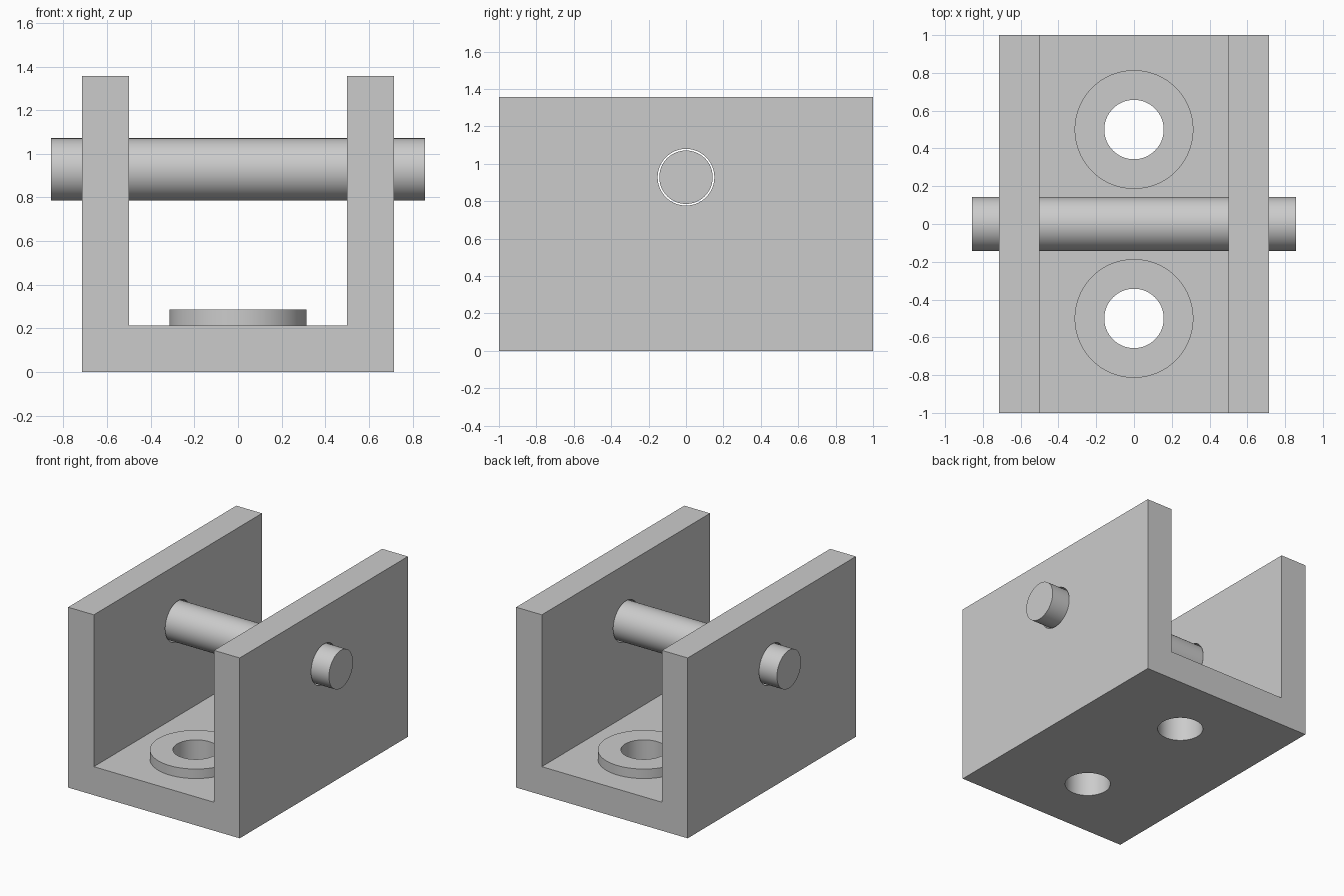
import bpy
import bmesh
from math import pi, radians

cube = bpy.data.objects.get("Cube")
if cube:
    bpy.data.objects.remove(cube, do_unlink=True)

U = 1 / 7                       # design module
HALF_W, INNER, HALF_L = 5 * U, 3.5 * U, 7 * U
HEIGHT, FLOOR = 9.5 * U, 1.5 * U
PIN_Z, PIN_R, PIN_HOLE_R = 6.5 * U, U, 1.06 * U
WASHER_R, BOLT_R, WASHER_T = 2.2 * U, 1.1 * U, 0.5 * U
BOLT_Y = 3.5 * U

steel = bpy.data.materials.new("plain_grey")
steel.use_nodes = True
GREY = (0.6, 0.6, 0.6, 1)
steel.diffuse_color = GREY
steel.node_tree.nodes["Principled BSDF"].inputs["Base Color"].default_value = GREY


def cylinder(name, radius, depth, location, along_x=False):
    bpy.ops.mesh.primitive_cylinder_add(
        vertices=96, radius=radius, depth=depth, location=location,
        rotation=(0, pi / 2 if along_x else 0, 0))
    obj = bpy.context.object
    obj.name = name
    return obj


def cut(target, cutter):
    cutter.hide_render = True
    mod = target.modifiers.new("hole", 'BOOLEAN')
    mod.operation, mod.solver, mod.object = 'DIFFERENCE', 'EXACT', cutter
    bpy.context.view_layer.objects.active = target
    bpy.ops.object.modifier_apply(modifier=mod.name)
    bpy.data.objects.remove(cutter, do_unlink=True)


def finish(obj):
    obj.data.materials.clear()
    obj.data.materials.append(steel)
    bpy.ops.object.select_all(action='DESELECT')
    obj.select_set(True)
    bpy.context.view_layer.objects.active = obj
    bpy.ops.object.shade_smooth_by_angle(angle=radians(30))


# U-shaped bracket: profile extruded front to back
half = [(HALF_W, 0), (HALF_W, HEIGHT), (INNER, HEIGHT), (INNER, FLOOR)]
profile = half + [(-x, z) for x, z in reversed(half)]
bm = bmesh.new()
face = bm.faces.new([bm.verts.new((x, -HALF_L, z)) for x, z in profile])
side = bmesh.ops.extrude_face_region(bm, geom=[face])
bmesh.ops.translate(bm, vec=(0, 2 * HALF_L, 0),
                    verts=[v for v in side["geom"] if isinstance(v, bmesh.types.BMVert)])
bmesh.ops.recalc_face_normals(bm, faces=bm.faces)
mesh = bpy.data.meshes.new("bracket")
bm.to_mesh(mesh)
bm.free()
bracket = bpy.data.objects.new("bracket", mesh)
bpy.context.collection.objects.link(bracket)

# Clearance hole through both walls
cut(bracket, cylinder("pin_hole", PIN_HOLE_R, 2, (0, 0, PIN_Z), True))

# Bolt holes in the floor, each with a raised washer
for label, y in (("front", -BOLT_Y), ("back", BOLT_Y)):
    cut(bracket, cylinder("floor_hole", BOLT_R, 3 * FLOOR, (0, y, 0)))
    washer = cylinder(label + "_washer", WASHER_R, WASHER_T, (0, y, FLOOR + WASHER_T / 2))
    cut(washer, cylinder("washer_hole", BOLT_R, 1, (0, y, FLOOR)))
    finish(washer)
finish(bracket)

# Cross pin
finish(cylinder("cross_pin", PIN_R, 12 * U, (0, 0, PIN_Z), True))
